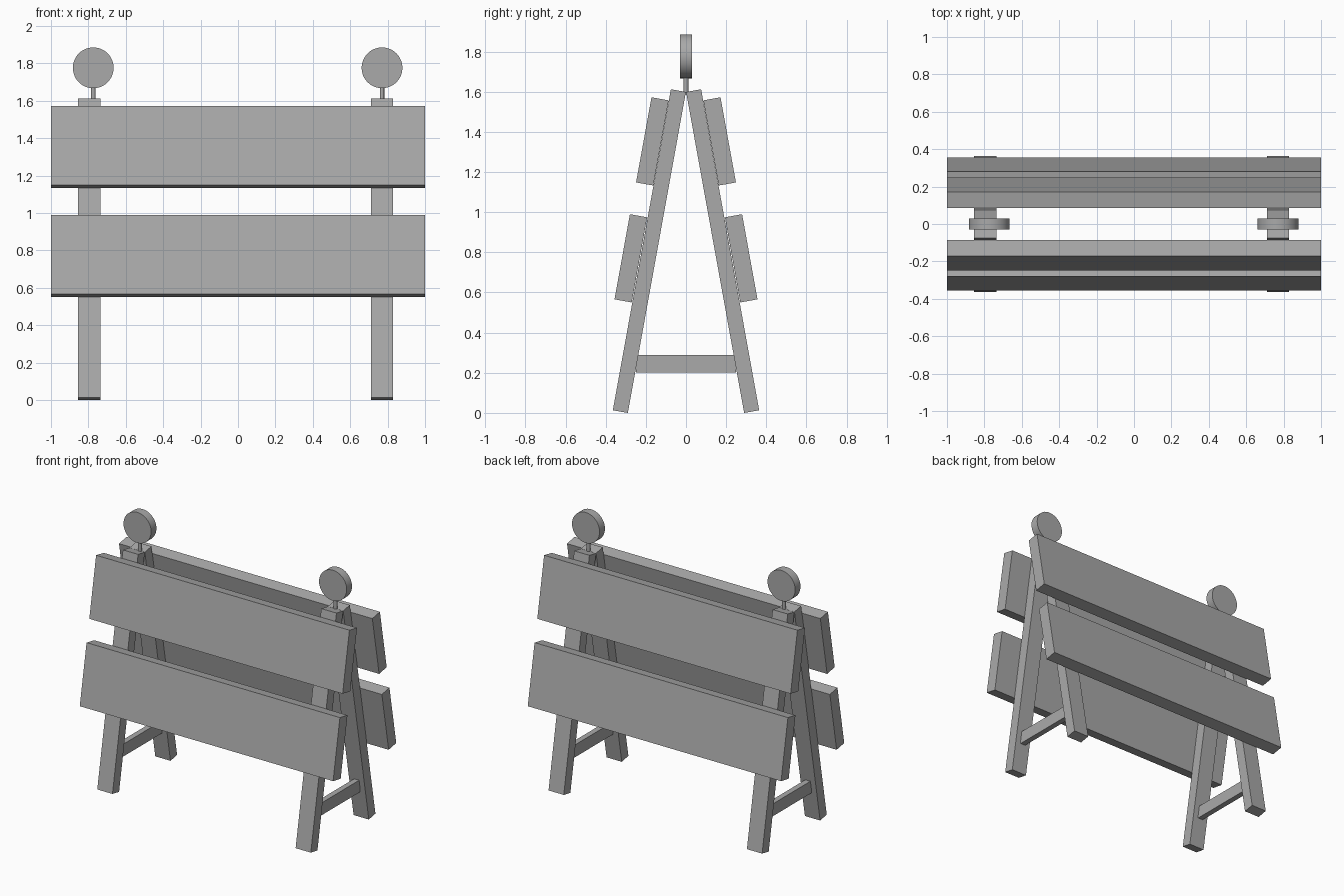
import bpy
from math import radians

cube = bpy.data.objects.get("Cube")
if cube:
    bpy.data.objects.remove(cube, do_unlink=True)

# One plain grey for the whole barricade
grey = bpy.data.materials.new("plain_grey")
grey.use_nodes = True
colour = (0.4, 0.4, 0.4, 1)
grey.diffuse_color = colour
grey.node_tree.nodes["Principled BSDF"].inputs["Base Color"].default_value = colour

TILT = radians(10.25)


def box(name, size, location, tilt=0):
    bpy.ops.mesh.primitive_cube_add(size=1, location=location, rotation=(tilt, 0, 0))
    ob = bpy.context.object
    ob.name = name
    ob.scale = size
    bpy.ops.object.transform_apply(location=False, rotation=False, scale=True)
    ob.data.materials.append(grey)


def cylinder(name, radius, depth, location, sides, turn=0):
    bpy.ops.mesh.primitive_cylinder_add(vertices=sides, radius=radius, depth=depth,
                                        location=location, rotation=(turn, 0, 0))
    ob = bpy.context.object
    ob.name = name
    bpy.ops.object.shade_smooth_by_angle(angle=radians(30))
    ob.data.materials.append(grey)


# Leaning legs and boards, front and back
for face, s in (("front", -1), ("back", 1)):
    lean = s * TILT
    for side, x in (("right", -0.796), ("left", 0.77)):
        box(f"{face}_{side}_leg", (0.12, 0.076, 1.625), (x, s * 0.1825, 0.806), lean)
    box(f"{face}_upper_board", (2, 0.087, 0.431), (0, s * 0.1675, 1.3525), lean)
    box(f"{face}_lower_board", (2, 0.087, 0.431), (0, s * 0.275, 0.77), lean)

# Cross braces and warning lamps at each end
for side, leg_x, lamp_x in (("right", -0.796, -0.774), ("left", 0.77, 0.77)):
    box(f"{side}_brace", (0.04, 0.5, 0.088), (leg_x, 0, 0.245))
    cylinder(f"{side}_lamp_stem", 0.012, 0.1, (lamp_x, 0, 1.635), 16)
    cylinder(f"{side}_lamp", 0.109, 0.06, (lamp_x, 0, 1.776), 48, radians(90))
